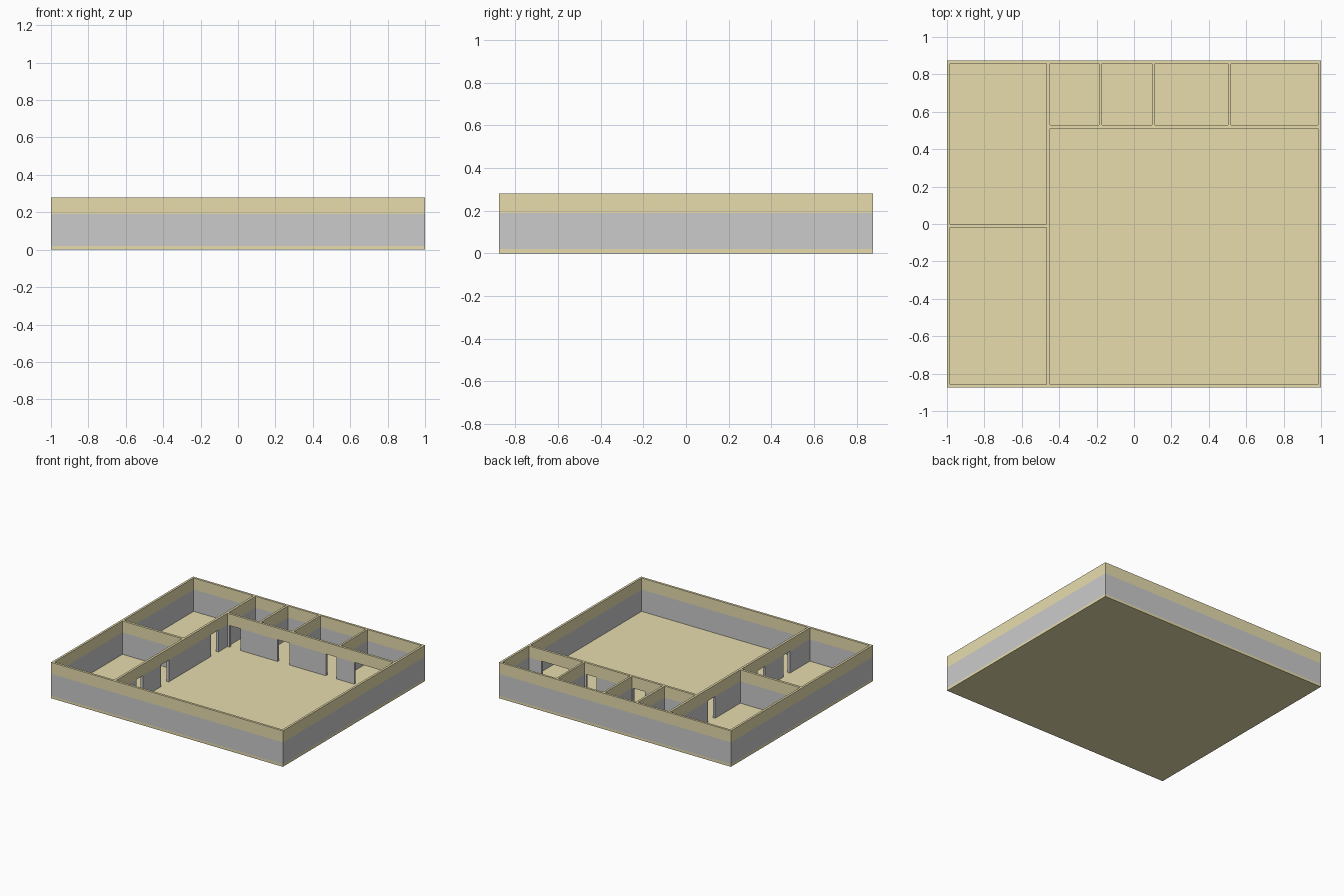
import bpy, bmesh

if "Cube" in bpy.data.objects:
    bpy.data.objects.remove(bpy.data.objects["Cube"])

# Overall sizes
X, Y = 1.0, 0.875
FLOOR, LINTEL, TOP = 0.02, 0.19, 0.28

tan = bpy.data.materials.new("tan")
tan.diffuse_color = (0.8, 0.72, 0.42, 1)
tan.use_nodes = True
tan.node_tree.nodes["Principled BSDF"].inputs["Base Color"].default_value = tan.diffuse_color

# Room interiors: x0, x1, y0, y1
back = Y - 0.017
rooms = [
    (-0.983, -0.468, -0.857, -0.019),   # front left room
    (-0.983, -0.468, 0.0, back),        # back left room
    (-0.45, 0.983, -0.857, 0.511),      # main hall
    (-0.45, -0.187, 0.529, back),       # row of back rooms
    (-0.17, 0.096, 0.529, back),
    (0.112, 0.503, 0.529, back),
    (0.518, 0.983, 0.529, back),
]
# Door openings along the back partition (x ranges) and left partition (y ranges)
back_doors = [(-0.43, -0.335), (-0.015, 0.085), (0.4, 0.49), (0.645, 0.875)]
side_doors = [(-0.61, -0.53), (-0.305, -0.21), (0.31, 0.4)]
doors = [(a, b, 0.5, 0.54) for a, b in back_doors]
doors += [(-0.48, -0.44, a, b) for a, b in side_doors]


def boxes(name, rects, z0, z1, mat=None):
    """One object made of upright boxes over the given rectangles."""
    bm = bmesh.new()
    for x0, x1, y0, y1 in rects:
        vs = bmesh.ops.create_cube(bm, size=1)["verts"]
        for v in vs:
            v.co = ((x0 + x1) / 2 + v.co.x * (x1 - x0),
                    (y0 + y1) / 2 + v.co.y * (y1 - y0),
                    (z0 + z1) / 2 + v.co.z * (z1 - z0))
    me = bpy.data.meshes.new(name)
    bm.to_mesh(me)
    bm.free()
    ob = bpy.data.objects.new(name, me)
    bpy.context.collection.objects.link(ob)
    if mat:
        me.materials.append(mat)
    return ob


def cut(ob, cutter):
    m = ob.modifiers.new("cut", 'BOOLEAN')
    m.operation = 'DIFFERENCE'
    m.solver = 'EXACT'
    m.object = cutter
    bpy.context.view_layer.objects.active = ob
    bpy.ops.object.modifier_apply(modifier=m.name)


outline = [(-X, X, -Y, Y)]

# Floor slab, grey walls and tan upper band
boxes("floor_slab", outline, 0, FLOOR, tan)
walls = boxes("lower_walls", outline, FLOOR, LINTEL)
band = boxes("upper_wall_band", outline, LINTEL, TOP, tan)

# Hollow out the rooms and open the doorways
room_cutter = boxes("room_cutter", rooms, -0.1, 0.4)
door_cutter = boxes("door_cutter", doors, -0.1, 0.4)
cut(walls, room_cutter)
cut(walls, door_cutter)
cut(band, room_cutter)
for helper in (room_cutter, door_cutter):
    bpy.data.objects.remove(helper)
